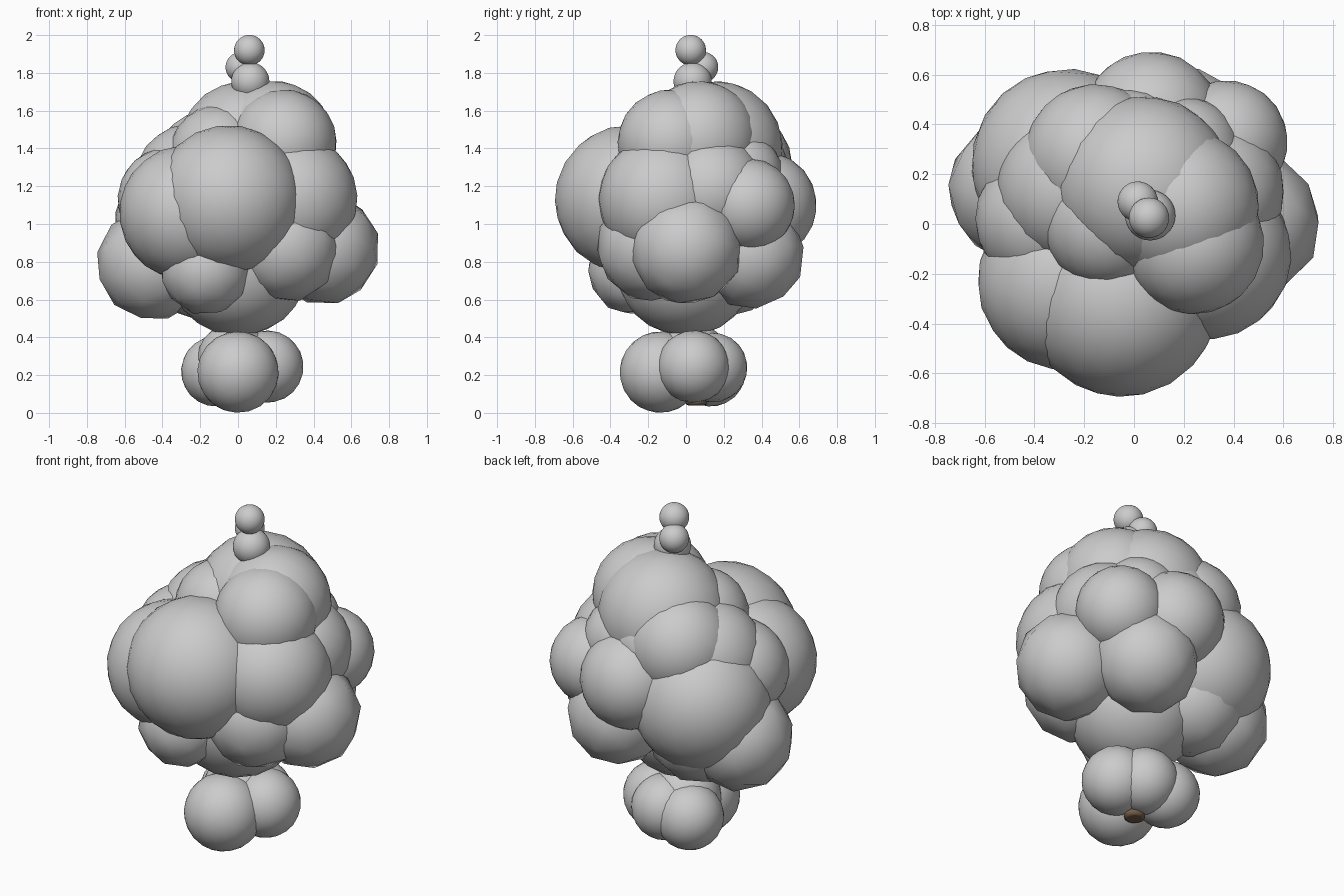
import bpy, random
from mathutils import Euler

random.seed(4)


def material(name, rgb):
    m = bpy.data.materials.new(name)
    m.diffuse_color = (*rgb, 1)
    return m


GREY = material("soft grey", (0.6, 0.6, 0.6))
BROWN = material("bark brown", (0.18, 0.115, 0.07))


def puff(name, x, y, z, r, level=3, mat=GREY):
    """One rounded clump, turned at random so facets vary."""
    rot = Euler([random.uniform(0, 6.28) for _ in range(3)])
    size = r * (1.04 if level == 2 else 1.01)
    bpy.ops.mesh.primitive_ico_sphere_add(
        subdivisions=level, radius=size, location=(x, y, z), rotation=rot)
    ob = bpy.context.object
    ob.name = name
    ob.data.materials.append(mat)
    bpy.ops.object.shade_smooth()


# Three little balls stacked on the tip
for i, (x, y, z, r) in enumerate([
        (0.06, 0.025, 1.92, 0.08), (0.015, 0.09, 1.83, 0.08),
        (0.065, 0.035, 1.755, 0.1)]):
    puff(f"tip_ball_{i}", x, y, z, r, 4)

# Crown: upper clumps
for i, c in enumerate([
        (0.04, 0.155, 1.40, 0.355), (0.19, 0.07, 1.445, 0.31),
        (0.24, -0.08, 1.43, 0.28), (-0.15, 0.27, 1.31, 0.29),
        (-0.24, 0.14, 1.22, 0.31), (0.20, 0.28, 1.26, 0.23),
        (-0.01, 0.31, 1.29, 0.23), (-0.10, 0.0, 1.37, 0.26)]):
    puff(f"upper_clump_{i}", *c)

# Crown: middle clumps around the widest part
for i, c in enumerate([
        (-0.05, -0.30, 1.13, 0.39), (-0.27, -0.23, 1.06, 0.355),
        (-0.27, 0.24, 1.0, 0.38), (-0.36, 0.02, 1.13, 0.275),
        (0.07, 0.41, 1.10, 0.28), (0.37, 0.33, 1.10, 0.245),
        (0.29, -0.12, 1.13, 0.34), (0.31, 0.13, 1.18, 0.29)]):
    puff(f"middle_clump_{i}", *c)

# Crown: lower clumps, with coarser facets
for i, c in enumerate([
        (-0.45, 0.14, 0.79, 0.29), (0.45, 0.0, 0.87, 0.29),
        (0.2, 0.34, 0.84, 0.28), (-0.17, -0.28, 0.76, 0.235),
        (0.25, -0.18, 0.88, 0.285), (-0.24, 0.2, 0.81, 0.295)]):
    puff(f"lower_clump_{i}", *c, 2)
puff("crown_core", 0.0, 0.0, 0.78, 0.37)

# Bush around the foot
for i, c in enumerate([
        (0.0, -0.135, 0.216, 0.214), (0.155, 0.04, 0.245, 0.19),
        (-0.115, 0.13, 0.22, 0.185), (0.04, 0.14, 0.24, 0.183),
        (-0.02, 0.035, 0.28, 0.195)]):
    puff(f"foot_clump_{i}", *c)

# Trunk with softened ends, barely showing under the foot
bpy.ops.mesh.primitive_cylinder_add(
    vertices=12, radius=0.058, depth=0.5, location=(0.042, 0.055, 0.29))
trunk = bpy.context.object
trunk.name = "trunk"
trunk.data.materials.append(BROWN)
bevel = trunk.modifiers.new("soft_ends", "BEVEL")
bevel.width = 0.015
bevel.segments = 2
bpy.ops.object.shade_smooth_by_angle()
